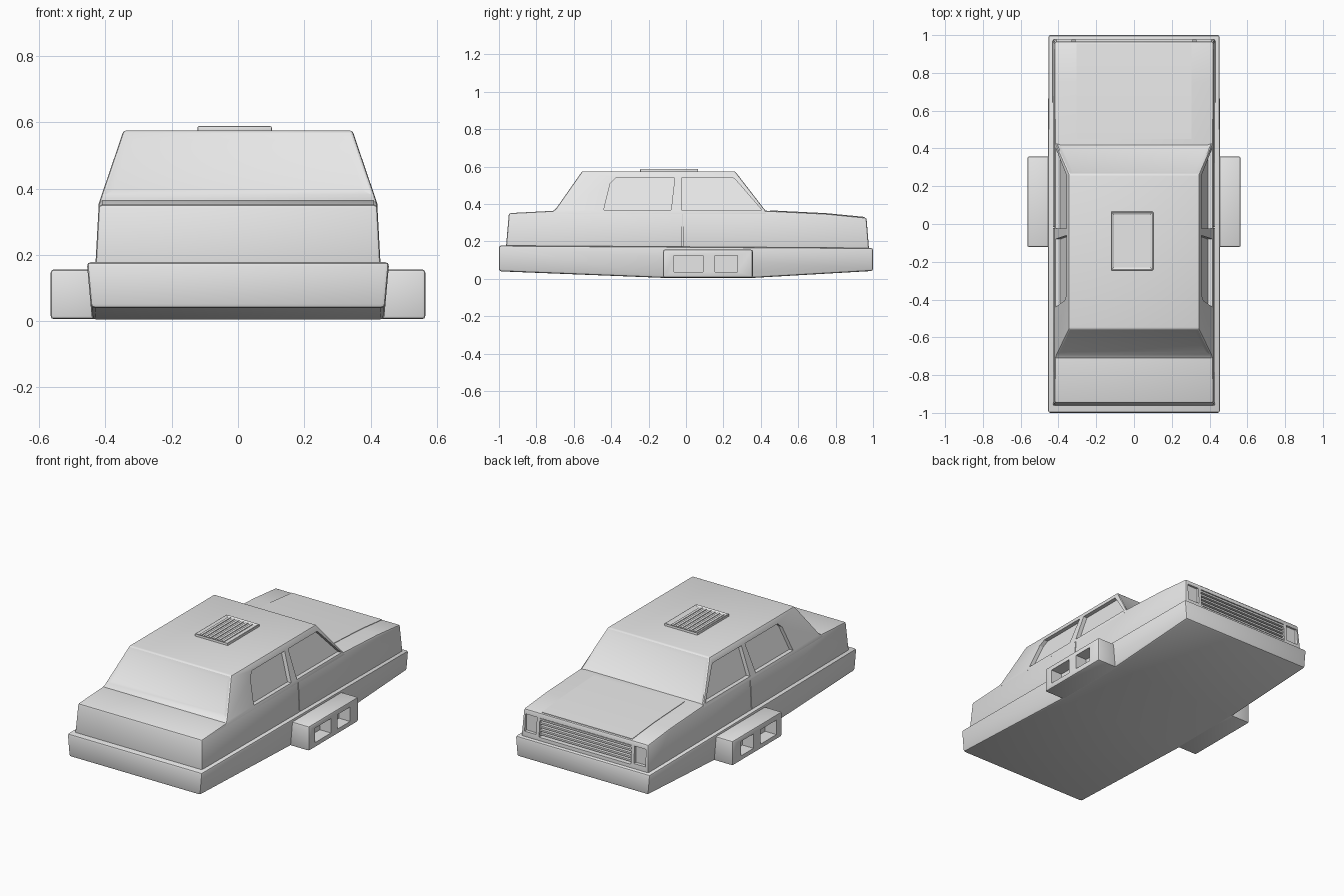
import bpy, bmesh, math

cube = bpy.data.objects.get("Cube")
if cube:
    bpy.data.objects.remove(cube, do_unlink=True)

grey = bpy.data.materials.new("plain_grey")
grey.use_nodes = True
GREY = (0.8, 0.8, 0.8, 1)
grey.diffuse_color = GREY
for node in grey.node_tree.nodes:
    if node.type == 'BSDF_PRINCIPLED':
        node.inputs["Base Color"].default_value = GREY

parts = []


def prism(name, profile, x0, x1, bevel=0.0, inset=None, cutter=False):
    """Side profile of (y, z) points spanned between two x limits (numbers or functions of z)."""
    fx = [f if callable(f) else (lambda z, f=f: f) for f in (x0, x1)]
    bm = bmesh.new()
    ends = [[bm.verts.new((f(z), y, z)) for y, z in profile] for f in fx]
    for ring in ends:
        bm.faces.new(ring)
    n = len(profile)
    for i in range(n):
        j = (i + 1) % n
        bm.faces.new((ends[0][i], ends[0][j], ends[1][j], ends[1][i]))
    bmesh.ops.recalc_face_normals(bm, faces=bm.faces[:])
    if bevel:
        sharp = [e for e in bm.edges if e.calc_face_angle() > 0.3]
        bmesh.ops.bevel(bm, geom=sharp, offset=bevel, segments=2, profile=0.5,
                        affect='EDGES', clamp_overlap=True)
    if inset:
        rule, thickness, depth = inset
        bm.normal_update()
        chosen = [f for f in bm.faces if rule(f)]
        bmesh.ops.inset_individual(bm, faces=chosen, thickness=thickness, depth=depth,
                                   use_even_offset=True)
    mesh = bpy.data.meshes.new(name)
    bm.to_mesh(mesh)
    bm.free()
    mesh.materials.append(grey)
    ob = bpy.data.objects.new(name, mesh)
    bpy.context.collection.objects.link(ob)
    ob.hide_render = cutter
    if not cutter:
        parts.append(ob)
    return ob


def rect(y0, y1, z0, z1):
    return [(y0, z0), (y1, z0), (y1, z1), (y0, z1)]


def cut(ob, cutters):
    for c in cutters:
        mod = ob.modifiers.new("cut", 'BOOLEAN')
        mod.operation = 'DIFFERENCE'
        mod.solver = 'EXACT'
        mod.object = c
    bpy.context.view_layer.update()
    dg = bpy.context.evaluated_depsgraph_get()
    mesh = bpy.data.meshes.new_from_object(ob.evaluated_get(dg))
    ob.modifiers.clear()
    ob.data = mesh
    for c in cutters:
        bpy.data.objects.remove(c, do_unlink=True)


def skirt_x(z):
    return 0.44 + 0.09 * z


def body_x(z):
    return 0.43 - 0.055 * (z - 0.17)


def cabin_x(z):
    return 0.42 - 0.34 * (z - 0.355)


# Lower skirt with wraparound bumpers
prism("lower_skirt", [(-1, 0.04), (-1, 0.178), (1, 0.165), (1, 0.042), (0.36, 0.005),
                      (-0.12, 0.005)],
      lambda z: -skirt_x(z), skirt_x, bevel=0.012)

# Main body with boot deck and bonnet
body = prism("main_body", [(-0.965, 0.14), (-0.947, 0.351), (-0.70, 0.364), (0.43, 0.364),
                           (0.75, 0.348), (0.965, 0.327), (0.98, 0.14)],
             lambda z: -body_x(z), body_x, bevel=0.01)
cuts = [prism("grille_cutter", rect(0.94, 1.1, 0.185, 0.298), -0.31, 0.31, cutter=True)]
for s in (-1, 1):
    cuts.append(prism("lamp_cutter", rect(0.955, 1.1, 0.195, 0.298),
                      s * 0.33, s * 0.408, cutter=True))
    cuts.append(prism("seam_cutter", rect(-0.022, -0.017, 0.1, 0.355),
                      s * 0.416, s * 0.5, cutter=True))
cut(body, cuts)

# Grille slats
for i in range(5):
    z = 0.195 + i * 0.022
    prism(f"grille_slat_{i + 1}", rect(0.93, 0.965, z, z + 0.011), -0.312, 0.312)

# Raised bonnet panel
prism("bonnet_panel", [(0.45, 0.35), (0.45, 0.366), (0.75, 0.351), (0.955, 0.331),
                       (0.955, 0.32)], -0.305, 0.305)

# Cabin with framed windscreens and recessed side windows
cabin = prism("cabin", [(-0.735, 0.345), (-0.695, 0.375), (-0.555, 0.575), (0.262, 0.575),
                        (0.44, 0.345)],
              lambda z: -cabin_x(z), cabin_x, bevel=0.008,
              inset=(lambda f: abs(f.normal.y) > 0.3 and f.calc_area() > 0.05, 0.02, -0.006))
window_shapes = [
    [(-0.44, 0.368), (-0.08, 0.368), (-0.06, 0.54), (-0.375, 0.54), (-0.405, 0.51)],
    [(-0.025, 0.368), (0.405, 0.368), (0.262, 0.533), (0.25, 0.54), (-0.025, 0.54)],
]
cuts = []
for s in (-1, 1):
    for shape in window_shapes:
        cuts.append(prism("window_cutter", shape, lambda z, s=s: s * (cabin_x(z) - 0.025),
                          s * 0.6, cutter=True))
cut(cabin, cuts)

# Roof vent: recessed frame and lengthwise ribs
prism("roof_vent_frame", rect(-0.245, 0.065, 0.565, 0.588), -0.122, 0.102, bevel=0.004,
      inset=(lambda f: f.normal.z > 0.9 and f.calc_area() > 0.02, 0.012, -0.007))
for i in range(6):
    x = -0.1 + i * 0.03
    prism(f"roof_vent_rib_{i + 1}", rect(-0.23, 0.05, 0.575, 0.585), x, x + 0.016)

# Side pods with two open ports each
for s, side in ((-1, "right"), (1, "left")):
    pod = prism(f"{side}_side_pod", rect(-0.122, 0.357, 0.006, 0.156),
                s * 0.40, s * 0.565, bevel=0.01)
    cut(pod, [prism("port_cutter", rect(a, b, 0.037, 0.125), s * 0.49, s * 0.7, cutter=True)
              for a, b in ((-0.065, 0.09), (0.155, 0.275))])

# Soft shading across the rounded edges
bpy.ops.object.select_all(action='DESELECT')
for ob in parts:
    ob.select_set(True)
bpy.context.view_layer.objects.active = parts[0]
bpy.ops.object.shade_smooth_by_angle(angle=math.radians(25))
